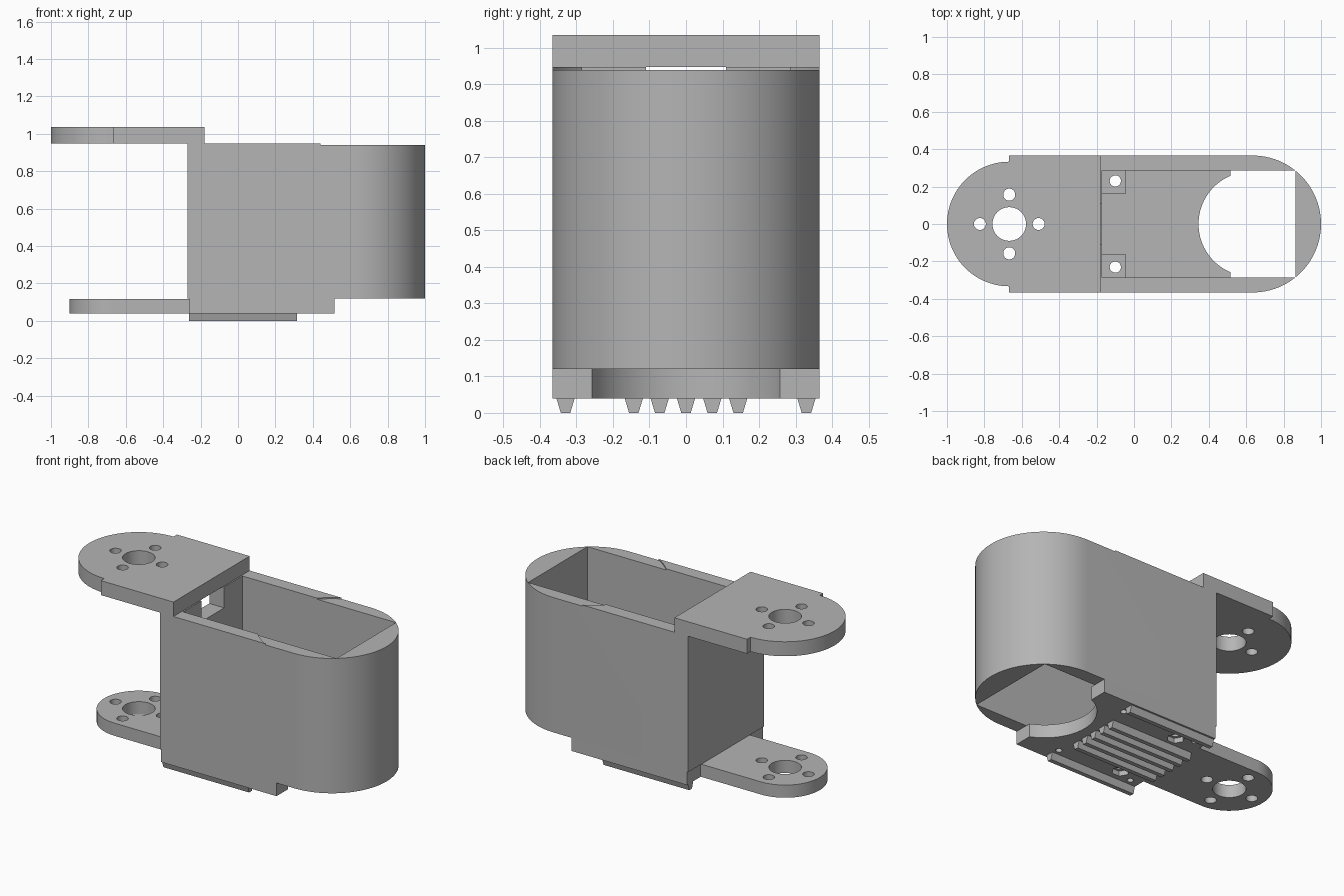
import bpy, bmesh
from math import pi, sin, cos, radians

if "Cube" in bpy.data.objects:
    bpy.data.objects.remove(bpy.data.objects["Cube"], do_unlink=True)

grey = bpy.data.materials.new("matte grey")
grey.use_nodes = True
COLOUR = (0.46, 0.46, 0.46, 1)
grey.diffuse_color = COLOUR
grey.node_tree.nodes["Principled BSDF"].inputs["Base Color"].default_value = COLOUR


def arc(cx, r, a0, a1, n=48):
    return [(cx + r * cos(radians(a0 + (a1 - a0) * i / n)),
             r * sin(radians(a0 + (a1 - a0) * i / n))) for i in range(n + 1)]


def circle(cx, cy, r, n=32):
    return [(cx + r * cos(2 * pi * i / n), cy + r * sin(2 * pi * i / n)) for i in range(n)]


def rect(x0, x1, y0, y1):
    return [(x0, y0), (x1, y0), (x1, y1), (x0, y1)]


def prism(name, outline, z0, z1):
    """Extrude an xy outline between two heights."""
    bm = bmesh.new()
    face = bm.faces.new([bm.verts.new((x, y, z0)) for x, y in outline])
    new = bmesh.ops.extrude_face_region(bm, geom=[face])["geom"]
    for v in new:
        if isinstance(v, bmesh.types.BMVert):
            v.co.z = z1
    bmesh.ops.recalc_face_normals(bm, faces=bm.faces)
    me = bpy.data.meshes.new(name)
    bm.to_mesh(me)
    bm.free()
    me.materials.append(grey)
    ob = bpy.data.objects.new(name, me)
    bpy.context.collection.objects.link(ob)
    return ob


def cut(ob, cutters):
    """Subtract (outline, z0, z1) prisms from an object, then shade it."""
    helpers = []
    for outline, z0, z1 in cutters:
        c = prism("cutter", outline, z0, z1)
        c.hide_render = True
        m = ob.modifiers.new("cut", "BOOLEAN")
        m.operation, m.solver, m.object = "DIFFERENCE", "EXACT", c
        helpers.append(c)
    deps = bpy.context.evaluated_depsgraph_get()
    me = bpy.data.meshes.new_from_object(ob.evaluated_get(deps))
    ob.modifiers.clear()
    ob.data = me
    for c in helpers:
        bpy.data.objects.remove(c, do_unlink=True)
    bpy.ops.object.select_all(action="DESELECT")
    ob.select_set(True)
    bpy.context.view_layer.objects.active = ob
    bpy.ops.object.shade_smooth_by_angle(angle=radians(30))


W = 0.366        # half width of the body
PIVOT = -0.667   # x of both hinge holes
TOP = 0.947      # rim height
SCREW_X, SCREW_Y = -0.1, 0.23

# Round-ended shell with an open cavity, cable window and shallow rim step
shell = prism("body_shell", [(-0.27, -W)] + arc(0.634, W, -90, 90) + [(-0.27, W)], 0.12, TOP)
cut(shell, [
    (rect(-0.17, 0.863, -0.285, 0.285), 0, 1.2),
    (rect(-0.4, -0.1, -0.11, 0.11), 0.82, 1.2),
    (circle(0.634, 0, 0.414, 96), 0.94, 1.2),
])

# Hinge holes shared by both arms
hinge = [(circle(PIVOT, 0, 0.09, 48), -0.5, 1.5)]
for dx, dy in ((1, 0), (-1, 0), (0, 1), (0, -1)):
    hinge.append((circle(PIVOT + 0.157 * dx, 0.157 * dy, 0.032), -0.5, 1.5))

# Wide upper arm
upper = prism("upper_arm", [(-0.178, W), (PIVOT, W)] + arc(PIVOT, 0.333, 90, 270)
              + [(PIVOT, -W), (-0.178, -W)], TOP, 1.035)
cut(upper, hinge)

# Narrow lower arm
lower = prism("lower_arm", [(-0.262, 0.233)] + arc(PIVOT, 0.233, 90, 270)
              + [(-0.262, -0.233)], 0.04, 0.117)
cut(lower, hinge)

# Floor with round clearance, screw holes, nut recesses and blind peg holes
floor = prism("floor_plate", rect(-0.262, 0.515, -W, W), 0.04, 0.12)
cutters = [(circle(0.625, 0, 0.28, 96), -0.1, 0.3)]
for s in (-1, 1):
    cutters += [
        (circle(SCREW_X, s * SCREW_Y, 0.03), -0.1, 0.3),
        (circle(SCREW_X, s * SCREW_Y, 0.05, 6), -0.1, 0.07),
        (circle(0.3, s * 0.27, 0.018), -0.1, 0.08),
        (circle(-0.2, s * 0.27, 0.018), -0.1, 0.08),
    ]
cut(floor, cutters)

# Screw bosses in the cavity corners
for s, side in ((-1, "front"), (1, "back")):
    ys = sorted((s * 0.16, s * 0.285))
    boss = prism("screw_boss_" + side, rect(-0.17, -0.045, *ys), 0.12, 0.2)
    cut(boss, [(circle(SCREW_X, s * SCREW_Y, 0.03), 0, 0.4)])

# Tapered ribs under the floor
for i, y in enumerate((-0.33, -0.143, -0.072, 0, 0.072, 0.143, 0.33)):
    x1 = 0.315 if abs(y) > 0.3 else 0.285
    rib = prism("floor_rib_%d" % (i + 1), rect(-0.262, x1, y - 0.025, y + 0.025), 0, 0.04)
    for v in rib.data.vertices:
        if v.co.z < 0.01:
            v.co.y = y + (v.co.y - y) * 0.52
